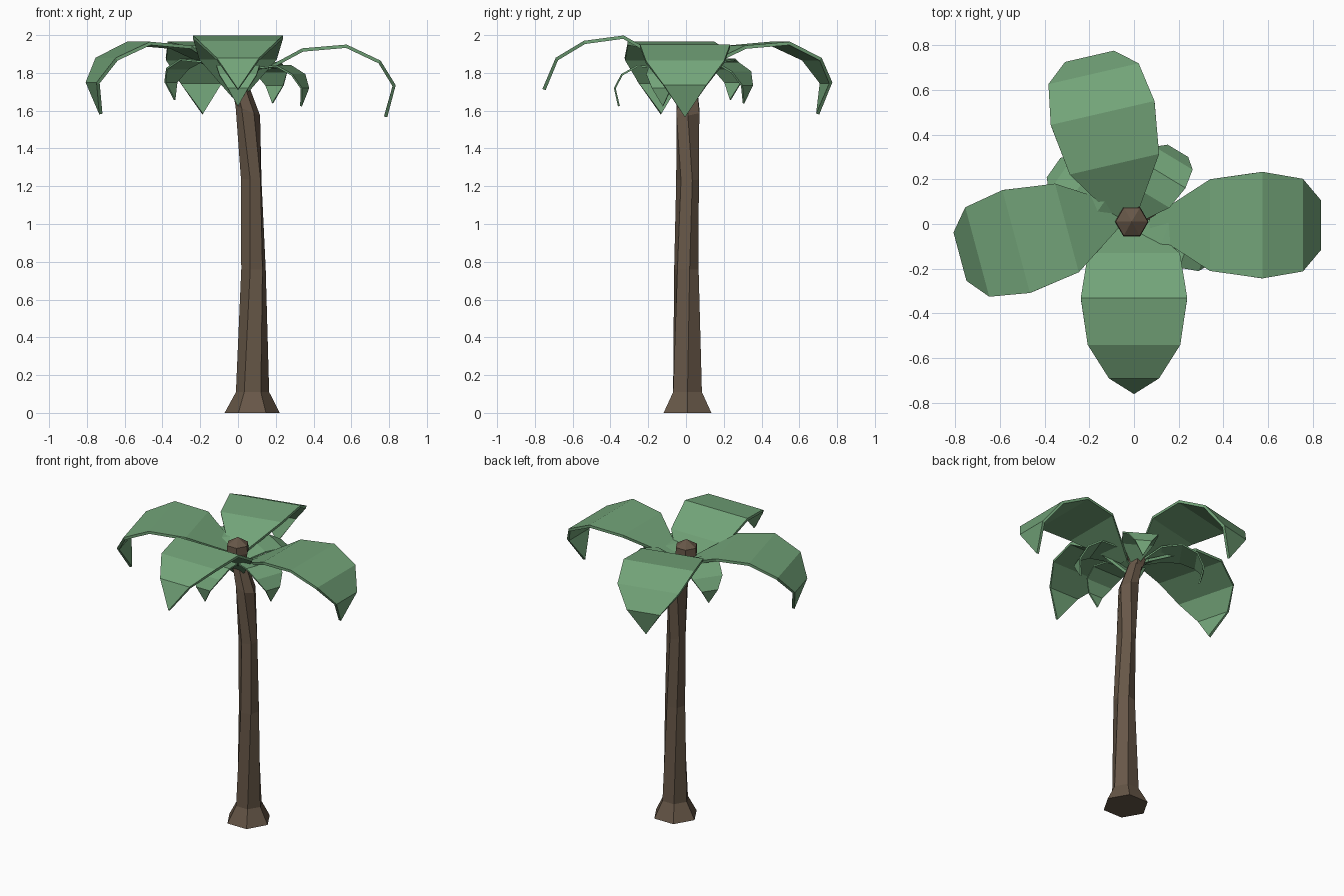
import bpy, bmesh, math
from mathutils import Vector, Matrix

if "Cube" in bpy.data.objects:
    bpy.data.objects.remove(bpy.data.objects["Cube"])


def material(name, rgb):
    m = bpy.data.materials.new(name)
    m.diffuse_color = (*rgb, 1)
    m.use_nodes = True
    m.node_tree.nodes["Principled BSDF"].inputs["Base Color"].default_value = m.diffuse_color
    return m


BARK = material("bark_brown", (0.135, 0.095, 0.064))
LEAF = material("leaf_green", (0.17, 0.37, 0.19))


def add_object(name, bm, mat):
    bmesh.ops.recalc_face_normals(bm, faces=bm.faces[:])
    me = bpy.data.meshes.new(name)
    bm.to_mesh(me)
    bm.free()
    me.materials.append(mat)
    ob = bpy.data.objects.new(name, me)
    bpy.context.collection.objects.link(ob)
    return ob


def hex_column(name, rings, apex=None):
    """Six-sided tube through (x, y, z, radius, twist, tilt) rings."""
    bm = bmesh.new()
    loops = []
    for x, y, z, r, twist, tilt in rings:
        rot = Matrix.Rotation(math.radians(tilt), 3, 'Y')
        loop = []
        for i in range(6):
            a = math.radians(60 * i + twist)
            p = rot @ Vector((r * math.cos(a), r * math.sin(a), 0))
            loop.append(bm.verts.new(p + Vector((x, y, z))))
        loops.append(loop)
    for a, b in zip(loops, loops[1:]):
        for i in range(6):
            j = (i + 1) % 6
            bm.faces.new((a[i], a[j], b[j], b[i]))
    bm.faces.new(loops[0][::-1])
    if apex:
        tip = bm.verts.new(apex)
        for i in range(6):
            bm.faces.new((loops[-1][i], loops[-1][(i + 1) % 6], tip))
    else:
        bm.faces.new(loops[-1])
    return add_object(name, bm, BARK)


def frond(name, profile, widths, origin, angle, thick):
    """Flat-section leaf bent along an (outward, height) profile to a point."""
    bm = bmesh.new()
    a = math.radians(angle)
    out = Vector((math.cos(a), math.sin(a), 0))
    side = Vector((-math.sin(a), math.cos(a), 0))
    rows = []
    for (r, z), w in zip(profile, widths):
        mid = out * r + Vector((origin[0], origin[1], z))
        if w:
            rows.append([bm.verts.new(mid - side * w), bm.verts.new(mid + side * w)])
        else:
            rows.append([bm.verts.new(mid)])
    for p, q in zip(rows, rows[1:]):
        bm.faces.new(p + q[::-1])
    ob = add_object(name, bm, LEAF)
    # keep the drawn profile as the top surface
    if ob.data.polygons[0].normal.z < 0:
        ob.data.flip_normals()
    mod = ob.modifiers.new("thickness", 'SOLIDIFY')
    mod.thickness = thick
    mod.offset = -1
    return ob


# Trunk with flared foot, slight twist and a bend near the top
hex_column("trunk", [
    (0.075, 0.008, 0.00, 0.146, 0, 0),
    (0.077, 0.008, 0.11, 0.088, 0, 0),
    (0.082, 0.002, 0.76, 0.067, 15, 0),
    (0.070, 0.008, 1.235, 0.060, 25, 3),
    (0.052, 0.010, 1.60, 0.070, 0, 22),
    (0.000, 0.010, 1.77, 0.050, 0, 15),
])

# Pointed bud in the middle of the crown
hex_column("crown_bud", [
    (-0.005, 0.010, 1.74, 0.048, 0, 10),
    (-0.010, 0.010, 1.83, 0.075, 0, 0),
    (-0.010, 0.010, 1.88, 0.072, 0, 0),
], apex=(-0.010, 0.012, 1.925))

# Large fronds: three drooping, the front one pitched upwards
DROOP = [(0.03, 1.80), (0.30, 1.945), (0.535, 1.965),
         (0.715, 1.88), (0.795, 1.75), (0.75, 1.58)]
RAISED = [(-0.02, 1.68), (0.13, 1.885), (0.33, 1.998),
          (0.54, 1.97), (0.69, 1.88), (0.76, 1.715)]
WIDTHS = [0.03, 0.205, 0.238, 0.207, 0.112, 0]

LOWER = [(r, z - 0.015) for r, z in DROOP]
frond("right_frond", LOWER, WIDTHS, (0.04, -0.005), 0, 0.018)
frond("back_frond", DROOP, WIDTHS, (-0.02, -0.025), 103, 0.018)
frond("left_frond", DROOP, WIDTHS, (-0.01, 0.06), 195, 0.018)
frond("front_frond", RAISED, WIDTHS, (0, 0), -90, 0.018)

# Small fronds hanging below the large ones: direction, reach scale, lift
SMALL = [("front", -90, 1.0, 0.0), ("front_right", -20, 1.0, 0.0),
         ("back_right", 59, 1.0, 0.025), ("back_left", 145, 1.15, 0.055)]
for label, angle, reach, lift in SMALL:
    prof = [(r * 0.48 * reach, 1.842 + lift * 0.6 + (z - 1.965) * 0.57) for r, z in DROOP]
    frond("small_frond_" + label, prof, [w * 0.48 for w in WIDTHS], (0, 0), angle, 0.01)
